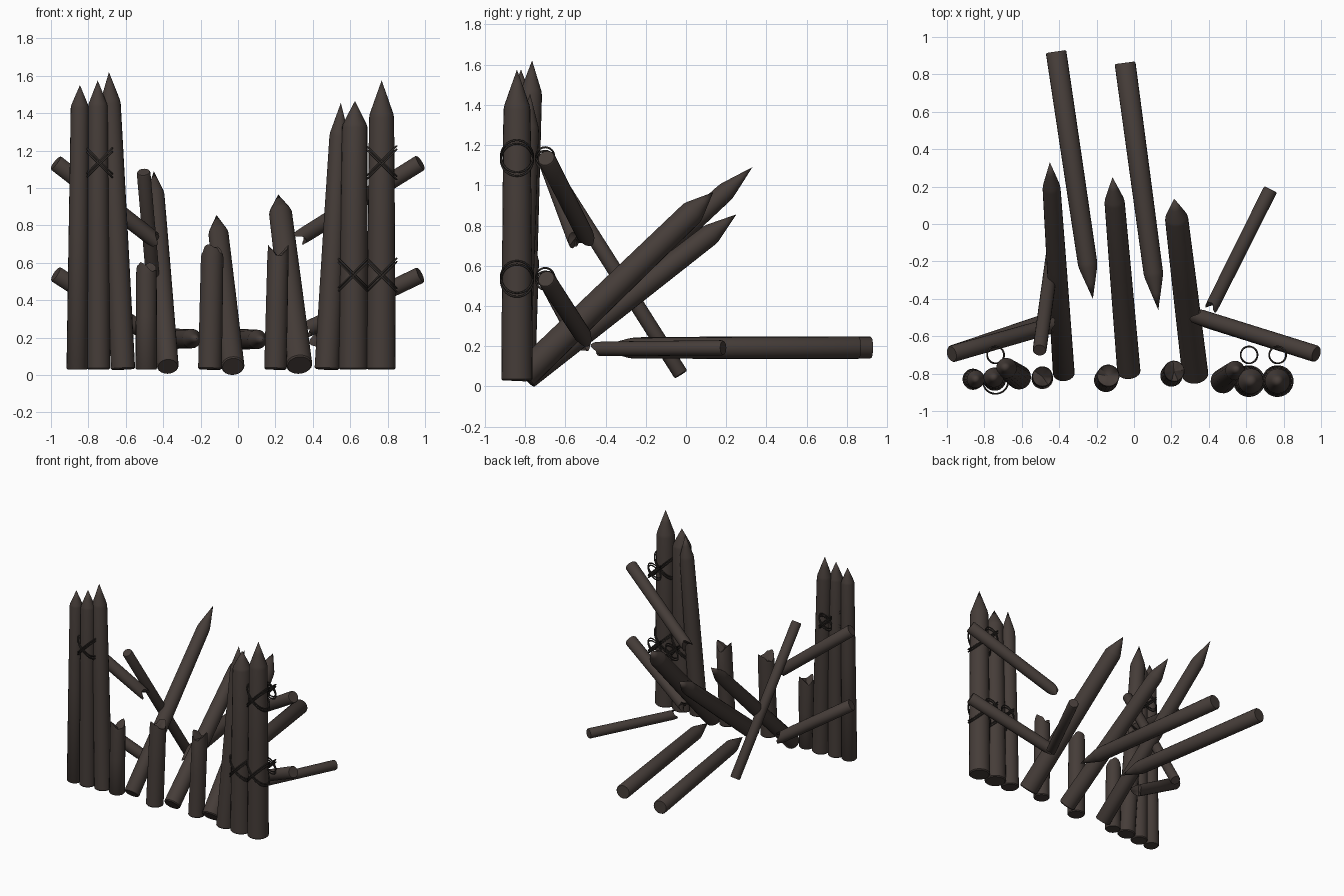
import bpy, bmesh, math, random
from mathutils import Vector

if "Cube" in bpy.data.objects:
    bpy.data.objects.remove(bpy.data.objects["Cube"])

random.seed(4)


def material(name, rgb):
    m = bpy.data.materials.new(name)
    m.diffuse_color = (*rgb, 1)
    m.use_nodes = True
    m.node_tree.nodes["Principled BSDF"].inputs["Base Color"].default_value = m.diffuse_color
    return m


WOOD = material("dark weathered wood", (0.060, 0.046, 0.040))
ROPE = material("dark rope", (0.030, 0.025, 0.022))
N = 20


def log(name, a, b, r0, r1, tip=0.0, jag=0.0):
    """Log from a to b: tip = length of sharpened end, jag = depth of splintered end."""
    a, b = Vector(a), Vector(b)
    axis = b - a
    length = axis.length
    rot = axis.to_track_quat('Z', 'Y')
    bm = bmesh.new()
    prof = [(0, r0 * 0.9), (0.007, r0), (length * 0.5, (r0 + r1) / 2)]
    if tip:
        prof += [(length - tip, r1), (length - tip * 0.88, r1 * 0.93),
                 (length - tip * 0.45, r1 * 0.48)]
        end = length
    elif jag:
        prof += [(length - jag, r1), (length - jag * 0.4, r1 * 0.95)]
        end = length - jag * 0.9
    else:
        prof += [(length - 0.007, r1), (length, r1 * 0.9)]
        end = length
    phase = random.uniform(0, 6.28)
    rings = []
    for k, (h, r) in enumerate(prof):
        ring = []
        for i in range(N):
            t = 2 * math.pi * i / N
            z = h
            if jag and k == len(prof) - 1:
                z += jag * (0.45 * math.sin(2 * t + phase) + random.uniform(-0.15, 0.15))
            ring.append(bm.verts.new(a + rot @ Vector((r * math.cos(t), r * math.sin(t), z))))
        rings.append(ring)
    for p, q in zip(rings, rings[1:]):
        for i in range(N):
            j = (i + 1) % N
            bm.faces.new((p[i], p[j], q[j], q[i]))
    bm.faces.new(rings[0][::-1])
    top = bm.verts.new(a + rot @ Vector((0, 0, end)))
    for i in range(N):
        bm.faces.new((rings[-1][i], rings[-1][(i + 1) % N], top))
    bmesh.ops.recalc_face_normals(bm, faces=bm.faces)
    me = bpy.data.meshes.new(name)
    bm.to_mesh(me)
    bm.free()
    me.materials.append(WOOD)
    ob = bpy.data.objects.new(name, me)
    bpy.context.collection.objects.link(ob)
    bpy.context.view_layer.objects.active = ob
    ob.select_set(True)
    bpy.ops.object.shade_smooth_by_angle(angle=math.radians(40))
    ob.select_set(False)


def lashing(x, z, R):
    """Crossed, doubled rope loops round a post and the former rail behind it."""
    cu = bpy.data.curves.new("rope_lashing", 'CURVE')
    cu.dimensions = '3D'
    cu.bevel_depth = 0.005
    cu.bevel_resolution = 1
    for cy, r in ((-0.84, R), (-0.70, 0.045)):
        for side in (-1, 1):
            for off in (-0.009, 0.009):
                sp = cu.splines.new('POLY')
                sp.points.add(31)
                sp.use_cyclic_u = True
                for i, p in enumerate(sp.points):
                    t = 2 * math.pi * i / 32
                    c, s = r * math.cos(t), r * math.sin(t)
                    p.co = (x + c, cy + s, z + side * c + off, 1)
    cu.materials.append(ROPE)
    bpy.context.collection.objects.link(bpy.data.objects.new("rope_lashing", cu))


# Standing sharpened posts
for a, b, r0, r1, tip in (
        ((-0.86, -0.83, 0.03), (-0.845, -0.83, 1.55), 0.057, 0.048, 0.12),
        ((-0.745, -0.83, 0.03), (-0.75, -0.82, 1.575), 0.062, 0.053, 0.14),
        ((-0.615, -0.82, 0.03), (-0.69, -0.765, 1.62), 0.065, 0.055, 0.17),
        ((0.475, -0.84, 0.03), (0.55, -0.775, 1.455), 0.066, 0.052, 0.18),
        ((0.615, -0.84, 0.03), (0.625, -0.84, 1.465), 0.078, 0.068, 0.14),
        ((0.765, -0.84, 0.03), (0.768, -0.84, 1.575), 0.078, 0.067, 0.20)):
    log("standing_post", a, b, r0, r1, tip=tip)

# Snapped stumps
for a, b, r in (((-0.49, -0.825, 0.03), (-0.49, -0.815, 0.60), 0.058),
                ((-0.15, -0.835, 0.03), (-0.137, -0.81, 0.69), 0.064),
                ((0.20, -0.81, 0.03), (0.215, -0.785, 0.69), 0.06)):
    log("broken_stump", a, b, r, r * 0.95, jag=0.06)

# Toppled posts leaning backwards
for a, b, r0, r1, tip in (
        ((-0.375, -0.805, 0.045), (-0.45, 0.33, 1.09), 0.058, 0.048, 0.19),
        ((-0.027, -0.795, 0.045), (-0.115, 0.25, 0.855), 0.062, 0.054, 0.17),
        ((0.328, -0.81, 0.052), (0.215, 0.135, 0.965), 0.070, 0.062, 0.15)):
    log("leaning_post", a, b, r0, r1, tip=tip)

# Fallen logs behind the fence
log("fallen_post", (-0.417, 0.922, 0.193), (-0.22, -0.40, 0.195), 0.055, 0.052, tip=0.19)
log("fallen_post", (-0.048, 0.862, 0.193), (0.13, -0.46, 0.19), 0.056, 0.052, tip=0.20)
log("fallen_rail", (0.73, 0.185, 0.192), (0.41, -0.455, 0.187), 0.038, 0.036, jag=0.04)
log("fallen_rail", (-0.505, -0.675, 1.085), (-0.415, -0.025, 0.06), 0.037, 0.037)

# Broken rails hanging off the sides
for a, b in (((-0.975, -0.695, 1.135), (-0.43, -0.54, 0.71)),
             ((-0.975, -0.695, 0.54), (-0.45, -0.515, 0.20)),
             ((0.975, -0.695, 1.135), (0.325, -0.49, 0.73)),
             ((0.975, -0.695, 0.535), (0.35, -0.50, 0.235))):
    log("broken_rail", a, b, 0.045, 0.043, jag=0.05)

# Rope lashings
for x, z, R in ((-0.74, 1.135, 0.068), (0.768, 1.135, 0.08),
                (0.615, 0.535, 0.08), (0.768, 0.535, 0.08)):
    lashing(x, z, R)
